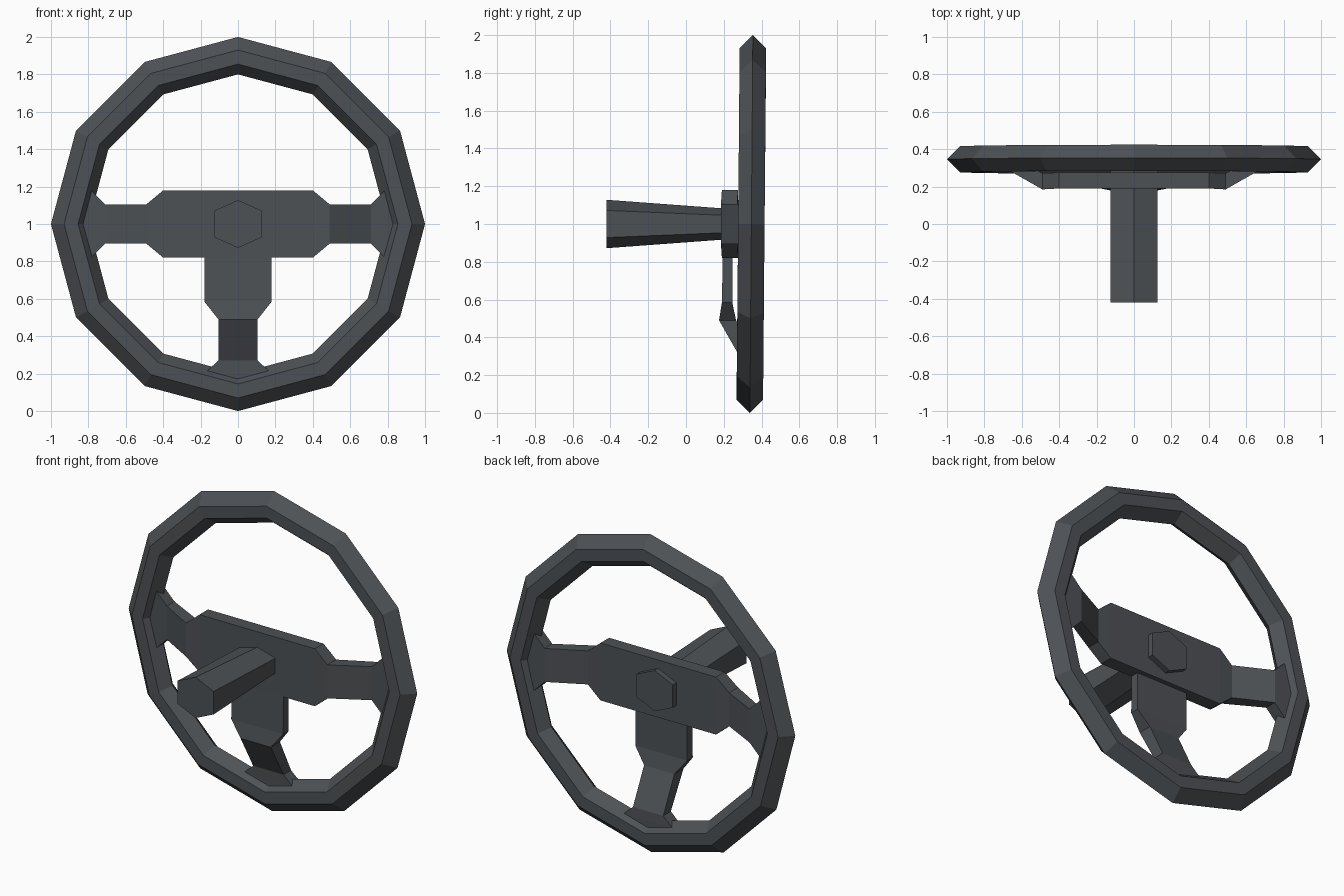
import bpy, bmesh, math

if "Cube" in bpy.data.objects:
    bpy.data.objects.remove(bpy.data.objects["Cube"])

mat = bpy.data.materials.new("dark_grey")
mat.diffuse_color = (0.075, 0.083, 0.091, 1)
mat.use_nodes = True
mat.node_tree.nodes["Principled BSDF"].inputs["Base Color"].default_value = mat.diffuse_color


def loft(name, rings, closed=False):
    """Bridge rings of points; cap the ends unless the loft closes on itself."""
    bm = bmesh.new()
    vs = [[bm.verts.new(p) for p in ring] for ring in rings]
    n = len(vs[0])
    for i in range(len(vs) if closed else len(vs) - 1):
        a, b = vs[i], vs[(i + 1) % len(vs)]
        for k in range(n):
            bm.faces.new((a[k], a[(k + 1) % n], b[(k + 1) % n], b[k]))
    if not closed:
        bm.faces.new(vs[0])
        bm.faces.new(vs[-1])
    bmesh.ops.recalc_face_normals(bm, faces=bm.faces)
    me = bpy.data.meshes.new(name)
    bm.to_mesh(me)
    bm.free()
    me.materials.append(mat)
    ob = bpy.data.objects.new(name, me)
    bpy.context.collection.objects.link(ob)
    return ob


# Rim: twelve-sided ring with a hexagonal section, leaning very slightly
section = [(1.0, 0), (0.93, -0.07), (0.855, -0.07),
           (0.80, 0), (0.855, 0.07), (0.93, 0.07)]
rings = []
for i in range(12):
    a = math.radians(30 * i)
    rings.append([(r * math.sin(a), 0.346 + y + 0.008 * math.cos(a),
                   1 + r * math.cos(a)) for r, y in section])
loft("rim", rings, closed=True)


def spoke_rings(stations, place):
    """Each station is (distance from hub, half width, front y, back y)."""
    return [[place(r, -w, f), place(r, w, f), place(r, w, b), place(r, -w, b)]
            for r, w, f, b in stations]


# Hub plate with both side spokes, mirrored from one set of stations
side = [(0.40, 0.18, 0.19, 0.275), (0.49, 0.105, 0.185, 0.272),
        (0.71, 0.105, 0.31, 0.385), (0.785, 0.18, 0.31, 0.385),
        (0.87, 0.18, 0.31, 0.385)]
full = [(-r, w, f, b) for r, w, f, b in reversed(side)] + side
loft("hub_and_side_spokes",
     spoke_rings(full, lambda r, w, y: (r, y, 1 + w)))

# Lower spoke
lower = [(0.15, 0.18, 0.195, 0.245), (0.415, 0.18, 0.19, 0.245),
         (0.51, 0.105, 0.175, 0.265), (0.73, 0.105, 0.30, 0.375),
         (0.79, 0.17, 0.302, 0.377), (0.87, 0.17, 0.302, 0.377)]
loft("lower_spoke", spoke_rings(lower, lambda r, w, y: (w, y, 1 - r)))


def hexagon(y, h, w=0.125):
    return [(w * x, y, 1 + h * z) for x, z in
            ((0, 1), (1, 0.56), (1, -0.56), (0, -1), (-1, -0.56), (-1, 0.56))]


# Steering column, tapering in height towards the hub, and its cap
loft("column", [hexagon(-0.42, 0.128), hexagon(0.26, 0.078)])
loft("hub_cap", [hexagon(0.25, 0.128), hexagon(0.31, 0.128)])
